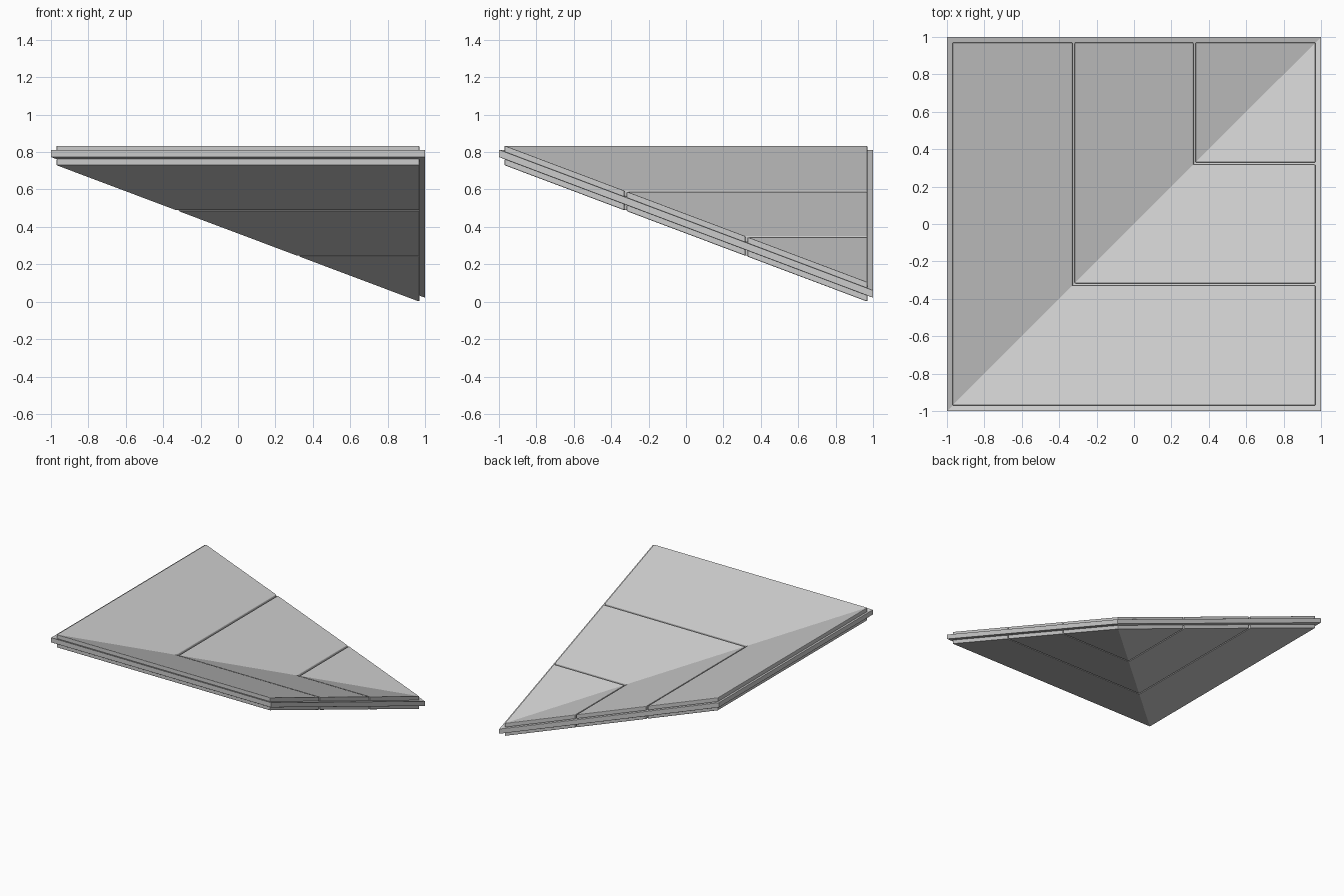
import bpy, bmesh

if "Cube" in bpy.data.objects:
    bpy.data.objects.remove(bpy.data.objects["Cube"])

SLOPE, MID = 0.376, 0.4175      # roof fall and height of the mid-plane at the centre
EDGE = 0.97                     # panel inset from the flange edge
GAP = 0.006                     # half width of the panel joints


def valley_slab(name, a, b, m, low, high, bevel):
    """L-shaped slab in plan, folded along the diagonal: a..b is the step, m the outer side."""
    bm = bmesh.new()

    def height(p, off):
        return MID - SLOPE * min(p) + off

    right = [(a, a), (m, a), (m, b)] + ([(b, b)] if b < m else [])
    wings = [right, [(y, x) for x, y in reversed(right)]]
    for plan in wings:
        for off, flip in ((high, False), (low, True)):
            pts = list(reversed(plan)) if flip else plan
            bm.faces.new([bm.verts.new((*p, height(p, off))) for p in pts])
    bmesh.ops.remove_doubles(bm, verts=bm.verts, dist=1e-5)

    # outer walls joining the top skin to the bottom skin
    skin = {(round(v.co.x, 4), round(v.co.y, 4), v.co.z > height(v.co[:2], 0) + (low + high) / 2): v
            for v in bm.verts}
    for e in [e for e in bm.edges if e.is_boundary]:
        u, v = e.verts
        keys = [(round(w.co.x, 4), round(w.co.y, 4)) for w in (u, v)]
        if skin[(*keys[0], True)] is u:
            bm.faces.new((u, v, skin[(*keys[1], False)], skin[(*keys[0], False)]))
    bmesh.ops.recalc_face_normals(bm, faces=bm.faces)

    mesh = bpy.data.meshes.new(name)
    bm.to_mesh(mesh)
    bm.free()
    obj = bpy.data.objects.new(name, mesh)
    bpy.context.collection.objects.link(obj)
    mod = obj.modifiers.new("soft_edges", 'BEVEL')
    mod.width = bevel
    mod.segments = 2
    mod.limit_method = 'ANGLE'
    mod.angle_limit = 0.9
    return obj


# Core sheet whose rim forms the connecting flange
valley_slab("core_flange", -1, 1, 1, -0.02, 0.02, 0.003)

# Three nested panels on the top and on the underside
joints = [-EDGE, -0.323, 0.323, EDGE]
for i in range(3):
    a = joints[i] + (GAP if i > 0 else 0)
    b = joints[i + 1] - (GAP if i < 2 else 0)
    valley_slab(f"top_panel_{i + 1}", a, b, EDGE, 0.018, 0.0525, 0.005)
    valley_slab(f"bottom_panel_{i + 1}", a, b, EDGE, -0.0525, -0.018, 0.005)
